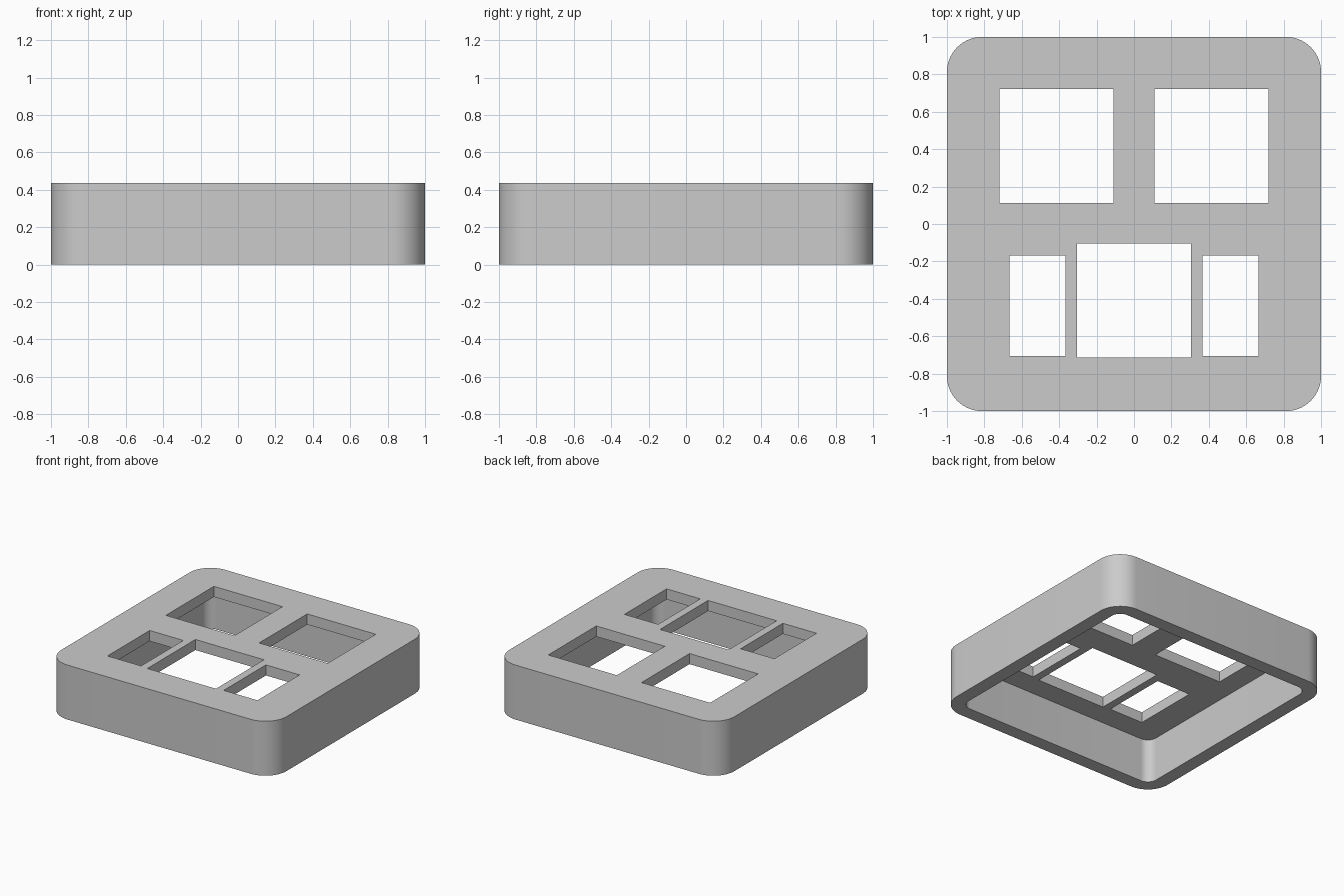
import bpy
import bmesh
from math import sin, cos, pi, radians

cube = bpy.data.objects.get("Cube")
if cube:
    bpy.data.objects.remove(cube, do_unlink=True)

HEIGHT, PLATE, WALL, RADIUS = 0.437, 0.085, 0.11, 0.187

grey = bpy.data.materials.new("light grey plastic")
grey.use_nodes = True
colour = (0.6, 0.6, 0.6, 1.0)
grey.diffuse_color = colour
grey.node_tree.nodes["Principled BSDF"].inputs["Base Color"].default_value = colour


def rounded_square(half, radius, steps=14):
    """Outline of a square with rounded corners, counter-clockwise."""
    points = []
    for corner in range(4):
        start = corner * pi / 2
        cx = (half - radius) * (1 if corner in (0, 3) else -1)
        cy = (half - radius) * (1 if corner < 2 else -1)
        for i in range(steps + 1):
            a = start + i / steps * pi / 2
            points.append((cx + radius * cos(a), cy + radius * sin(a)))
    return points


def rectangle(cx, cy, w, h):
    return [(cx + sx * w / 2, cy + sy * h / 2)
            for sx, sy in ((-1, -1), (1, -1), (1, 1), (-1, 1))]


def prism(name, outline, z0, z1):
    """Extrude an outline from z0 up to z1."""
    bm = bmesh.new()
    base = bm.faces.new([bm.verts.new((x, y, z0)) for x, y in outline])
    top = bmesh.ops.extrude_face_region(bm, geom=[base])["geom"]
    bmesh.ops.translate(bm, vec=(0, 0, z1 - z0),
                        verts=[g for g in top if isinstance(g, bmesh.types.BMVert)])
    bmesh.ops.recalc_face_normals(bm, faces=bm.faces)
    mesh = bpy.data.meshes.new(name)
    bm.to_mesh(mesh)
    bm.free()
    mesh.materials.append(grey)
    obj = bpy.data.objects.new(name, mesh)
    bpy.context.collection.objects.link(obj)
    return obj


# Housing body with rounded corners
housing = prism("switch_housing", rounded_square(1, RADIUS), 0, HEIGHT)

# Open underside, leaving the side walls and the top plate
cutters = [prism("cavity_cutter", rounded_square(1 - WALL, RADIUS - WALL),
                 -0.1, HEIGHT - PLATE)]

# Square openings: two at the back, one at the front
SQUARE = 0.609
openings = [(-0.414, 0.416, SQUARE, SQUARE), (0.414, 0.416, SQUARE, SQUARE),
            (0, -0.41, SQUARE, SQUARE)]
# Narrow openings either side of the front square
openings += [(side * 0.516, -0.437, 0.299, 0.535) for side in (-1, 1)]
for spec in openings:
    cutters.append(prism("opening_cutter", rectangle(*spec), HEIGHT - PLATE - 0.1, HEIGHT + 0.1))

# Cut the housing, then discard the cutters
bpy.context.view_layer.objects.active = housing
for cutter in cutters:
    cutter.hide_render = True
    cut = housing.modifiers.new("cut", "BOOLEAN")
    cut.operation, cut.solver, cut.object = "DIFFERENCE", "EXACT", cutter
    bpy.ops.object.modifier_apply(modifier=cut.name)
    bpy.data.objects.remove(cutter, do_unlink=True)

# Smooth rounded corners, sharp edges elsewhere
bpy.ops.object.select_all(action="DESELECT")
housing.select_set(True)
bpy.ops.object.shade_smooth_by_angle(angle=radians(30))
